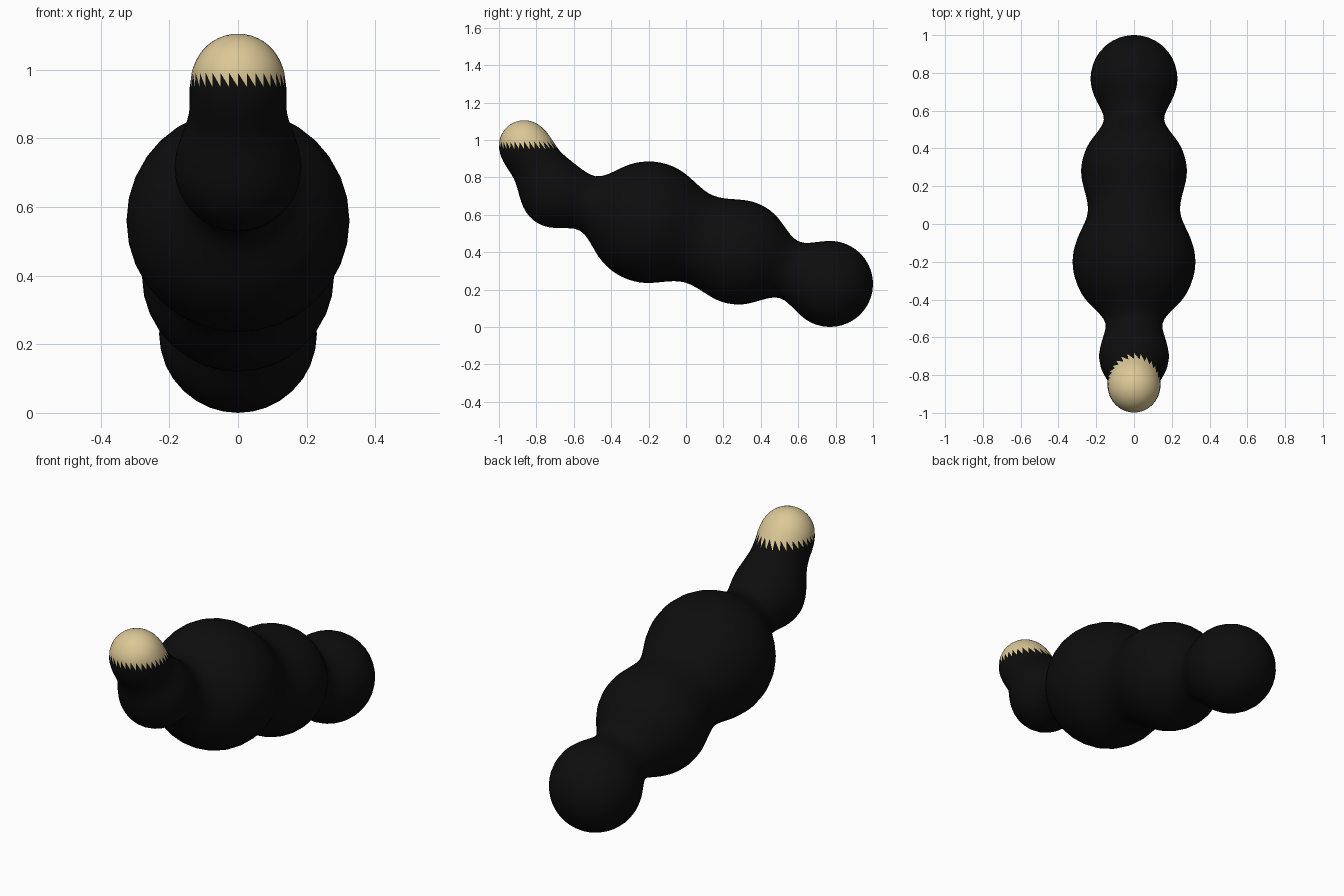
import bpy
import bmesh
import math
from mathutils import Vector

if "Cube" in bpy.data.objects:
    bpy.data.objects.remove(bpy.data.objects["Cube"], do_unlink=True)


def material(name, color):
    mat = bpy.data.materials.new(name)
    mat.use_nodes = True
    mat.diffuse_color = color
    bsdf = mat.node_tree.nodes["Principled BSDF"]
    bsdf.inputs["Base Color"].default_value = color
    bsdf.inputs["Roughness"].default_value = 0.8
    return mat


black = material("soft_black", (0.004, 0.004, 0.004, 1))
cream = material("cream", (0.72, 0.58, 0.31, 1))

# Body segments from tail to head: y, z, radius
SEGMENTS = [(0.77, 0.23, 0.23), (0.28, 0.40, 0.28), (-0.20, 0.56, 0.325),
            (-0.70, 0.715, 0.185), (-0.865, 0.97, 0.135)]
BALLS = [(Vector((0, y, z)), r) for y, z, r in SEGMENTS]
BLEND = 0.2
SIDES = 32
STEPS = 18
DOME = 10


def field(p):
    """Distance to the softly blended chain of balls."""
    d = None
    for centre, r in BALLS:
        e = (p - centre).length - r
        if d is None:
            d = e
        else:
            h = max(BLEND - abs(d - e), 0) / BLEND
            d = min(d, e) - h * h * BLEND / 4
    return d


def surface_point(origin, direction):
    t = 0.0
    for _ in range(50):
        step = -field(origin + direction * t)
        t += step
        if abs(step) < 1e-4:
            break
    return origin + direction * t


# Spine through the segments, ending upright at the lower edge of the cap
cap_base = Vector((0, -0.865, 0.95))
spine = [c for c, r in BALLS[:-1]] + [cap_base]
spine = [spine[0] * 2 - spine[1]] + spine + [Vector((0, spine[-2].y, 1.2))]


def spine_at(i, t):
    a, b, c, d = spine[i:i + 4]
    k1, k2 = c - a, a * 2 - b * 5 + c * 4 - d
    k3 = b * 3 - a - c * 3 + d
    pos = b + (k1 * t + k2 * t * t + k3 * t ** 3) / 2
    tangent = k1 + k2 * 2 * t + k3 * 3 * t * t
    return pos, tangent.normalized()


# Each ring: origin, axis and tilt of its rays
path = [spine_at(i, s / STEPS) for i in range(4) for s in range(STEPS)]
path.append(spine_at(3, 1.0))
rings = [(*path[0], -math.pi / 2 * (1 - k / DOME)) for k in range(1, DOME)]
rings += [(*p, 0.0) for p in path]
zigzag = len(rings) - 1
tooth = math.radians(17)
rings += [(*path[-1], tooth + (math.pi / 2 - tooth) * k / DOME) for k in range(DOME)]

bm = bmesh.new()
side = Vector((1, 0, 0))
loops = []
for origin, axis, tilt in rings:
    up = axis.cross(side)
    loop = []
    for j in range(SIDES):
        a = math.tau * j / SIDES
        ray = (side * math.cos(a) + up * math.sin(a)) * math.cos(tilt) + axis * math.sin(tilt)
        loop.append(bm.verts.new(surface_point(origin, ray)))
    loops.append(loop)


def face(verts, colour):
    f = bm.faces.new(verts)
    f.material_index = colour
    f.smooth = True


# Skin; the ring under the cap is split into alternating teeth
for i in range(len(loops) - 1):
    low, high = loops[i], loops[i + 1]
    for j in range(SIDES):
        n = (j + 1) % SIDES
        if i == zigzag:
            face((low[j], low[n], high[j]), 0)
            face((low[n], high[n], high[j]), 1)
        else:
            face((low[j], low[n], high[n], high[j]), int(i > zigzag))

# Close the tail and the crown
for loop, (origin, axis), sign in ((loops[0], path[0], -1), (loops[-1], path[-1], 1)):
    tip = bm.verts.new(surface_point(origin, axis * sign))
    for j in range(SIDES):
        face((loop[j], loop[(j + 1) % SIDES], tip), int(sign > 0))

bmesh.ops.recalc_face_normals(bm, faces=bm.faces)
mesh = bpy.data.meshes.new("segmented_body")
bm.to_mesh(mesh)
bm.free()
mesh.materials.append(black)
mesh.materials.append(cream)
body = bpy.data.objects.new("segmented_body", mesh)
bpy.context.collection.objects.link(body)
